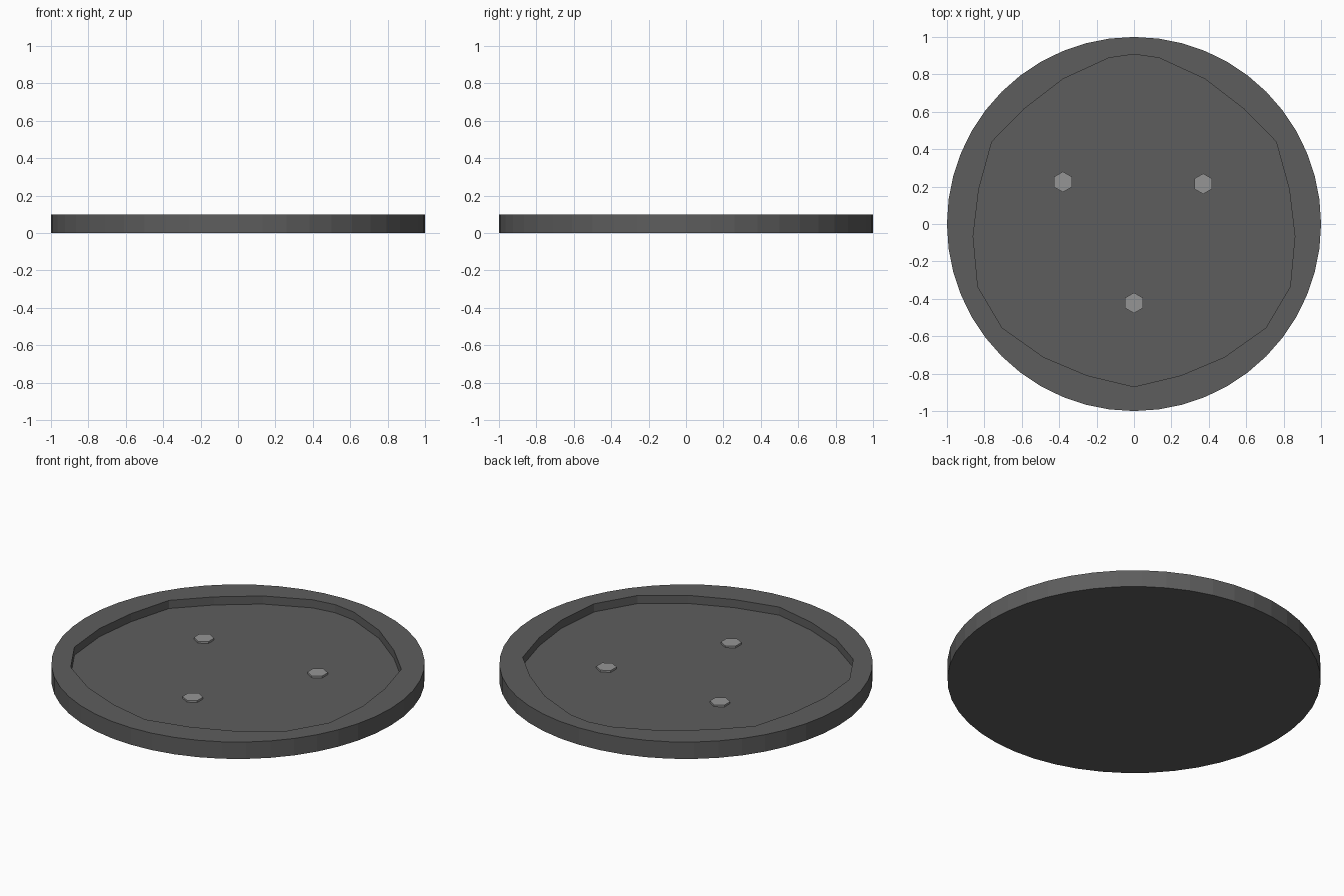
import bpy, bmesh, math

if "Cube" in bpy.data.objects:
    bpy.data.objects.remove(bpy.data.objects["Cube"])

def material(name, v):
    m = bpy.data.materials.new(name)
    m.diffuse_color = (v, v, v, 1)
    m.use_nodes = True
    m.node_tree.nodes["Principled BSDF"].inputs["Base Color"].default_value = m.diffuse_color
    return m

def prism(name, outline, z0, z1, mat=None):
    bm = bmesh.new()
    face = bm.faces.new([bm.verts.new((x, y, z0)) for x, y in outline])
    top = bmesh.ops.extrude_face_region(bm, geom=[face], use_keep_orig=True)
    for v in top["geom"]:
        if isinstance(v, bmesh.types.BMVert):
            v.co.z = z1
    bmesh.ops.recalc_face_normals(bm, faces=bm.faces[:])
    me = bpy.data.meshes.new(name)
    bm.to_mesh(me)
    bm.free()
    ob = bpy.data.objects.new(name, me)
    bpy.context.collection.objects.link(ob)
    if mat:
        me.materials.append(mat)
    return ob

def ring(n, r, cx=0, cy=0):
    return [(cx + r * math.sin(2 * math.pi * i / n), cy + r * math.cos(2 * math.pi * i / n))
            for i in range(n)]

dark = material("dark_grey", 0.11)
light = material("light_grey", 0.3)

# Round plate
plate = prism("round_plate", ring(48, 1), 0, 0.1, dark)

# Egg-shaped recess, half outline mirrored across x
half = [(0, .907), (.134, .888), (.38, .775), (.588, .615), (.76, .44), (.83, .185),
        (.86, -.065), (.835, -.335), (.705, -.555), (.483, -.712), (.25, -.81), (0, -.87)]
outline = half + [(-x, y) for x, y in half[-2:0:-1]]
cutter = prism("recess_cutter", outline, 0.052, 0.2, dark)
cut = plate.modifiers.new("recess", 'BOOLEAN')
cut.operation = 'DIFFERENCE'
cut.solver = 'EXACT'
cut.object = cutter

# Apply the cut and drop the cutter
dg = bpy.context.evaluated_depsgraph_get()
cut_mesh = bpy.data.meshes.new_from_object(plate.evaluated_get(dg))
plate.modifiers.clear()
plate.data = cut_mesh
bpy.data.objects.remove(cutter)

# Three hexagonal studs on the recess floor
for i, (x, y) in enumerate([(-.38, .225), (.37, .215), (0, -.422)]):
    prism(f"hex_stud_{i + 1}", ring(6, 0.055, x, y), 0.045, 0.063, light)
